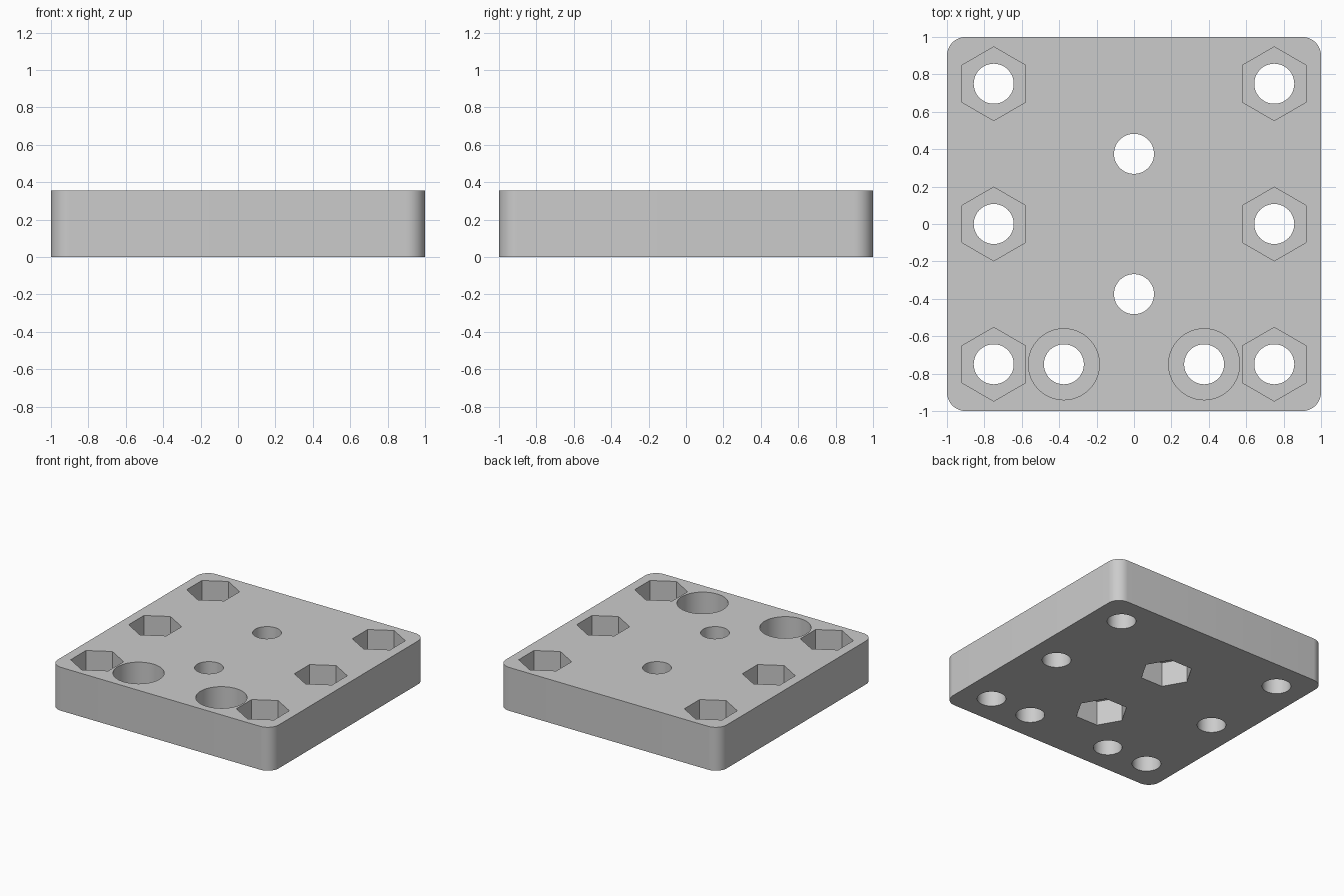
import bpy
import bmesh
from math import pi, radians
from mathutils import Matrix

if "Cube" in bpy.data.objects:
    bpy.data.objects.remove(bpy.data.objects["Cube"], do_unlink=True)

HEIGHT = 0.355
POCKET = 0.2       # depth of nut and head recesses
HOLE_R, NUT_R, HEAD_R = 0.107, 0.197, 0.19
CORNER_R = 0.1
OUT, MID = 0.75, 0.375

grey = bpy.data.materials.new("light grey")
grey.use_nodes = True
colour = (0.6, 0.6, 0.6, 1)
grey.diffuse_color = colour
grey.node_tree.nodes["Principled BSDF"].inputs["Base Color"].default_value = colour


def make_object(name, bm):
    mesh = bpy.data.meshes.new(name)
    bm.to_mesh(mesh)
    bm.free()
    mesh.materials.append(grey)
    obj = bpy.data.objects.new(name, mesh)
    bpy.context.collection.objects.link(obj)
    return obj


def add_prism(bm, x, y, z0, z1, radius, sides, turn=0):
    matrix = Matrix.Translation((x, y, (z0 + z1) / 2)) @ Matrix.Rotation(turn, 4, "Z")
    bmesh.ops.create_cone(bm, cap_ends=True, segments=sides, radius1=radius,
                          radius2=radius, depth=z1 - z0, matrix=matrix)


# Plate with rounded vertical corners
bm = bmesh.new()
bmesh.ops.create_cube(bm, size=1, matrix=Matrix.Translation((0, 0, HEIGHT / 2))
                      @ Matrix.Diagonal((2, 2, HEIGHT, 1)))
uprights = [e for e in bm.edges if abs(e.verts[0].co.z - e.verts[1].co.z) > 0.1]
bmesh.ops.bevel(bm, geom=uprights, offset=CORNER_R, segments=12, profile=0.5,
                affect="EDGES")
plate = make_object("mounting_plate", bm)

# Hole positions by recess type
top_nuts = [(x, y) for x in (-OUT, OUT) for y in (-OUT, 0, OUT)]
screw_heads = [(-MID, -OUT), (MID, -OUT)]
bottom_nuts = [(0, -MID), (0, MID)]

# Recess cutters: hexagons and round heads above, hexagons below
recesses = bmesh.new()
top, floor = HEIGHT + 0.1, HEIGHT - POCKET
for x, y in top_nuts:
    add_prism(recesses, x, y, floor, top, NUT_R, 6)
for x, y in screw_heads:
    add_prism(recesses, x, y, floor, top, HEAD_R, 64)
for x, y in bottom_nuts:
    add_prism(recesses, x, y, -0.1, POCKET, NUT_R, 6, pi / 6)

# Through-hole cutters
holes = bmesh.new()
for x, y in top_nuts + screw_heads + bottom_nuts:
    add_prism(holes, x, y, -0.2, HEIGHT + 0.2, HOLE_R, 48)

# Cut the plate
bpy.context.view_layer.objects.active = plate
for name, cutter_bm in (("recess_cutter", recesses), ("hole_cutter", holes)):
    cutter = make_object(name, cutter_bm)
    cutter.hide_render = True
    mod = plate.modifiers.new(name, "BOOLEAN")
    mod.operation = "DIFFERENCE"
    mod.solver = "EXACT"
    mod.object = cutter
    bpy.ops.object.modifier_apply(modifier=mod.name)
    bpy.data.objects.remove(cutter, do_unlink=True)

# Smooth round walls, crisp edges
bpy.ops.object.select_all(action="DESELECT")
plate.select_set(True)
bpy.ops.object.shade_smooth_by_angle(angle=radians(30))
